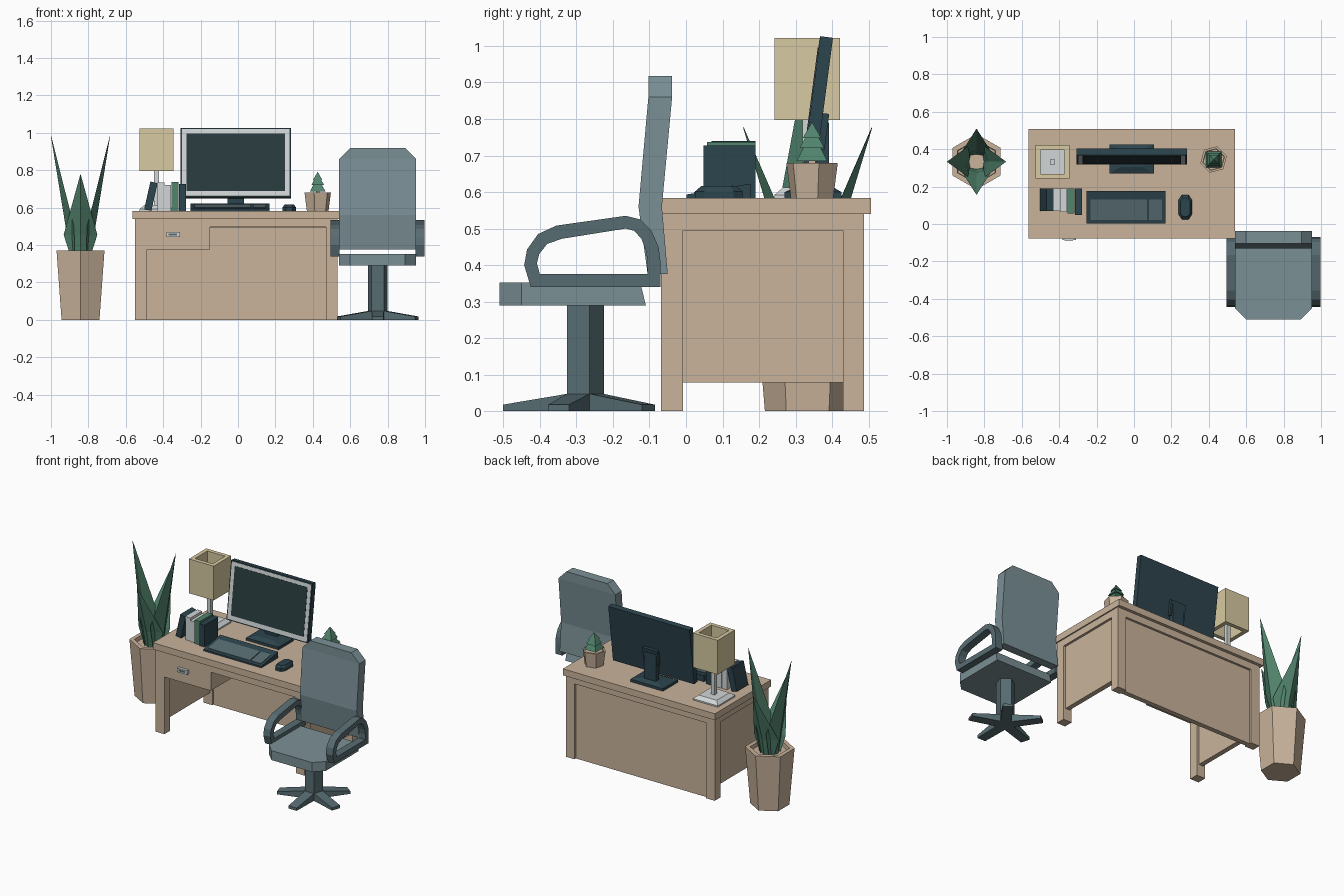
import bpy, bmesh
from math import sin, cos, radians, pi

if "Cube" in bpy.data.objects:
    bpy.data.objects.remove(bpy.data.objects["Cube"])


def mat(name, r, g, b):
    m = bpy.data.materials.new(name)
    m.diffuse_color = [(c / 255) ** 2.2 for c in (r, g, b)] + [1]
    m.use_nodes = True
    m.node_tree.nodes["Principled BSDF"].inputs["Base Color"].default_value = m.diffuse_color
    return m


WOOD = mat("wood", 200, 178, 154)
SLATE = mat("slate", 122, 143, 149)
STEEL = mat("steel", 88, 108, 114)
DARK = mat("dark", 48, 70, 78)
SCREEN = mat("screen_glass", 45, 62, 64)
LIGHT = mat("light", 208, 213, 214)
SHADE = mat("shade_cloth", 214, 200, 160)
GREEN = mat("leaf_green", 82, 130, 108)


def loft(name, rings, m, loop=False, loc=(0, 0, 0), rot=(0, 0, 0)):
    """Skin equal-length rings; cap the ends, or join last to first."""
    bm = bmesh.new()
    vs = [[bm.verts.new(p) for p in r] for r in rings]
    n = len(vs[0])
    for a, b in zip(vs, vs[1:] + (vs[:1] if loop else [])):
        for i in range(n):
            j = (i + 1) % n
            bm.faces.new((a[i], a[j], b[j], b[i]))
    if not loop:
        bm.faces.new(vs[0])
        bm.faces.new(vs[-1])
    bmesh.ops.remove_doubles(bm, verts=bm.verts, dist=1e-5)
    bmesh.ops.recalc_face_normals(bm, faces=bm.faces)
    me = bpy.data.meshes.new(name)
    bm.to_mesh(me)
    bm.free()
    me.materials.append(m)
    o = bpy.data.objects.new(name, me)
    o.location, o.rotation_euler = loc, rot
    bpy.context.collection.objects.link(o)
    return o


def rect(x0, x1, y0, y1, z):
    return [(x0, y0, z), (x1, y0, z), (x1, y1, z), (x0, y1, z)]


def sq(c, h, z):
    return rect(c[0] - h, c[0] + h, c[1] - h, c[1] + h, z)


def box(name, x0, x1, y0, y1, z0, z1, m, **k):
    return loft(name, [rect(x0, x1, y0, y1, z0), rect(x0, x1, y0, y1, z1)], m, **k)


def ngon(c, r, z, n, a0=0):
    return [(c[0] + r * cos(radians(a0) + 2 * pi * i / n),
             c[1] + r * sin(radians(a0) + 2 * pi * i / n), z) for i in range(n)]


def front_prism(name, pts, y0, y1, m):
    return loft(name, [[(x, y, z) for x, z in pts] for y in (y0, y1)], m)


# Desk: top, front and back frames, rails, recessed panels, drawer
box("desk_top", -.565, .54, -.077, .507, .54, .583, WOOD)
front_prism("desk_front_frame", [(-.55, 0), (-.487, 0), (-.487, .375), (-.15, .375), (-.15, .497),
            (.47, .497), (.47, 0), (.532, 0), (.532, .54), (-.55, .54)], -.068, -.008, WOOD)
front_prism("desk_back_frame", [(-.55, 0), (-.487, 0), (-.487, .495), (.47, .495), (.47, 0),
            (.532, 0), (.532, .54), (-.55, .54)], .43, .487, WOOD)
box("desk_back_panel", -.487, .47, .44, .472, 0, .495, WOOD)
for side, x, s in (("left", -.55, 1), ("right", .532, -1)):
    box(side + "_rail", *sorted((x, x + s * .06)), -.008, .43, .495, .54, WOOD)
    box(side + "_panel", *sorted((x + s * .015, x + s * .047)), -.008, .43, .078, .495, WOOD)
box("drawer_box", -.503, -.15, -.008, .44, .375, .54, WOOD)
box("drawer_handle", -.382, -.31, -.085, -.068, .443, .47, LIGHT)
box("handle_grip", -.372, -.325, -.087, -.085, .451, .462, STEEL)

# Chair: seat, bent back, looped arms, pentagonal column, five-arm base
CX, CY = .747, -.281


def seat_ring(z, yb):
    return [(.54, yb, z), (.54, -.45, z), (.6, -.51, z), (.893, -.51, z), (.953, -.45, z), (.953, yb, z)]


loft("seat", [seat_ring(.29, -.11), seat_ring(.352, -.125)], SLATE)
back = [(.375, -.105, -.05, 0), (.56, -.13, -.066, 0), (.86, -.103, -.038, 0), (.918, -.103, -.038, .058)]
loft("chair_back", [rect(.54 + i, .953 - i, a, b, z) for z, a, b, i in back], SLATE)
outer = [(-.425, .34), (-.443, .40), (-.435, .443), (-.405, .485), (-.355, .508), (-.165, .535),
         (-.125, .525), (-.095, .495), (-.075, .45), (-.07, .41), (-.07, .34)]
inner = [(-.4, .375), (-.408, .405), (-.402, .43), (-.38, .458), (-.34, .472), (-.165, .5),
         (-.142, .494), (-.122, .472), (-.11, .44), (-.105, .41), (-.105, .375)]
for side, x0 in (("left", .494), ("right", .948)):
    x1 = x0 + .05
    loft(side + "_arm", [[(x, y, z) for y, z in p] for p, x in
         ((outer, x0), (outer, x1), (inner, x1), (inner, x0))], STEEL, loop=True)
loft("chair_column", [ngon((CX, CY), .056, z, 5, 90) for z in (.0, .29)], STEEL)
for k in range(5):
    loft(f"base_arm_{k}", [[(.03, -.033, 0), (.03, .033, 0), (.03, .033, .05), (.03, -.033, .05)],
                           [(.22, -.03, 0), (.22, .03, 0), (.22, .03, .018), (.22, -.03, .018)]],
         STEEL, loc=(CX, CY, 0), rot=(0, 0, radians(-90 + 72 * k)))

# Monitor, tilted back, on a stepped stand
tilt = dict(loc=(-.012, .36, .838), rot=(radians(-7.5), 0, 0))
box("monitor_case", -.295, .295, -.017, .018, -.188, .188, DARK, **tilt)
box("monitor_bezel", -.288, .288, -.0185, -.017, -.181, .181, LIGHT, **tilt)
box("monitor_screen", -.264, .264, -.02, -.0185, -.154, .158, SCREEN, **tilt)
box("monitor_mount", -.055, .055, .018, .035, -.12, -.02, DARK, **tilt)
loft("monitor_stand", [rect(-.13, .106, .27, .425, .583), rect(-.13, .106, .27, .425, .6),
                       rect(-.075, .05, .305, .4, .615)], DARK)
box("monitor_neck", -.055, .031, .36, .392, .61, .79, DARK)

# Keyboard wedge with two key blocks
def wedge(name, x0, x1, y0, y1, z0, lift, m):
    h = [.593 + y * .17 + lift for y in (y0, y1)]
    loft(name, [[(x, y0, z0), (x, y1, z0), (x, y1, h[1]), (x, y0, h[0])] for x in (x0, x1)], m)


wedge("keyboard", -.253, .168, .002, .176, .583, 0, DARK)
wedge("main_keys", -.233, .07, .022, .13, .59, .003, STEEL)
wedge("number_keys", .08, .15, .022, .13, .59, .003, STEEL)

# Mouse
loft("mouse", [[(.274 + x * s, .09 + y * s, z) for x, y in
     ((-.018, -.065), (.018, -.065), (.035, -.04), (.035, .04), (.018, .065), (-.018, .065), (-.035, .04), (-.035, -.04))]
     for s, z in ((1, .583), (1, .602), (.75, .616))], DARK)

# Books
front_prism("leaning_book", [(-.502, .59), (-.463, .583), (-.43, .73), (-.468, .74)], .07, .19, DARK)
for i, (x0, x1, y0, z1, m) in enumerate(((-.43, -.394, .07, .735, LIGHT), (-.392, -.357, .065, .72, LIGHT),
                                         (-.355, -.317, .057, .737, GREEN), (-.315, -.277, .048, .727, DARK))):
    box(f"book_{i}", x0, x1, y0, .19, .583, z1, m)

# Table lamp
L = (-.436, .332)
loft("lamp_base", [sq(L, .09, .583), sq(L, .09, .592), sq(L, .066, .613)], LIGHT)
loft("lamp_stem", [sq(L, .013, .61), sq(L, .013, .87)], LIGHT)
loft("lamp_shade", [sq(L, .09, .797), sq(L, .09, 1.022), sq(L, .064, 1.022), sq(L, .064, .797)], SHADE, loop=True)

# Small potted tree
T = (.426, .345)
loft("small_pot", [ngon(T, r, z, 6, 15) for r, z in ((.06, .583), (.073, .68), (.06, .68), (.058, .667))], WOOD)
loft("tree_trunk", [sq(T, .01, .66), sq(T, .01, .7)], WOOD)
for i, (z0, z1, r0, r1) in enumerate(((.685, .728, .042, .02), (.72, .758, .034, .014), (.748, .791, .025, .0005))):
    loft(f"tree_tier_{i}", [sq(T, r0, z0), sq(T, r1, z1)], GREEN)

# Large potted plant: four folded leaves, the side pair taller
P = (-.842, .333)
loft("large_pot", [ngon(P, r, z, 6, 90) for r, z in ((.117, 0), (.148, .37), (.118, .37), (.115, .345))], WOOD)
for k in range(4):
    tall = k % 2 == 0
    top, wide, reach = (.98, .5, .158) if tall else (.777, .455, .177)

    def section(z, w, spine, edge):
        return [(spine, 0, z), (edge, w, z), (spine - .02, 0, z), (edge, -w, z)]

    loft(f"leaf_{k}", [section(.345, .055, .06, .03), section(wide, .09, .08, .035),
                       [(reach + d, w, top) for d, w in ((0, 0), (-.001, .001), (-.002, 0), (-.001, -.001))]],
         GREEN, loc=(*P, 0), rot=(0, 0, k * pi / 2))
